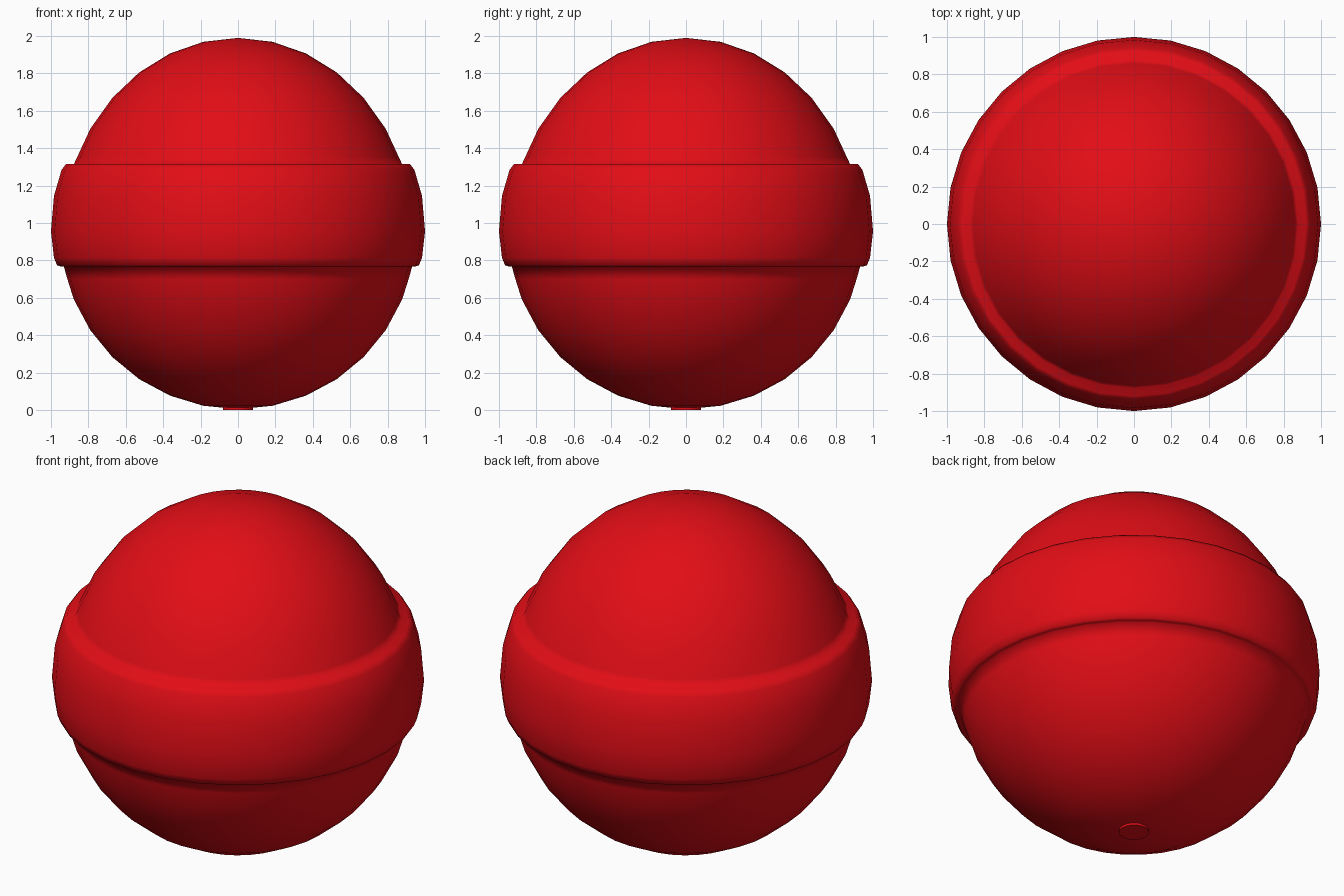
import bpy
import bmesh
from math import sin, cos, radians, tau
from mathutils import Vector

SEGMENTS = 32

cube = bpy.data.objects.get("Cube")
if cube:
    bpy.data.objects.remove(cube, do_unlink=True)

red = bpy.data.materials.new("candy_red")
red.use_nodes = True
colour = (0.76, 0.004, 0.008, 1)
red.diffuse_color = colour
red.node_tree.nodes["Principled BSDF"].inputs["Base Color"].default_value = colour


def arc(center, height, angles, radius=0.95):
    """Points of an elliptical meridian, angles measured from the top pole."""
    return [(radius * sin(radians(a)), center + height * cos(radians(a))) for a in angles]


def lathe(name, profile, smooth):
    """Spin a list of (radius, z) points about the z axis."""
    bm = bmesh.new()
    verts = [bm.verts.new((0, -r, z)) for r, z in profile]
    edges = [bm.edges.new(pair) for pair in zip(verts, verts[1:])]
    bmesh.ops.spin(bm, geom=verts + edges, cent=Vector(), axis=(0, 0, 1),
                   angle=tau, steps=SEGMENTS)
    bmesh.ops.remove_doubles(bm, verts=bm.verts, dist=0.0005)
    bmesh.ops.recalc_face_normals(bm, faces=bm.faces)
    for face in bm.faces:
        face.smooth = smooth
    mesh = bpy.data.meshes.new(name)
    bm.to_mesh(mesh)
    bm.free()
    mesh.materials.append(red)
    obj = bpy.data.objects.new(name, mesh)
    bpy.context.collection.objects.link(obj)
    return obj


# Candy ball: domed top, raised rounded band, round underside
step = 180 / 16
dome = arc(0.896, 1.094, [i * step for i in range(7)])
underside = arc(0.955, 0.95, [i * step for i in range(9, 17)])
band = [(0.92, 1.315), (0.943, 1.285), (0.984, 1.145), (1.0, 0.955),
        (0.984, 0.815), (0.968, 0.775), (0.95, 0.768)]
dome_foot = [(0.861, 1.35)]      # tightens the shading above the band
band_foot = [(0.912, 0.70)]      # tightens the shading below the band
profile = (dome[:-1] + dome_foot + dome[-1:] + band
           + underside[:1] + band_foot + underside[1:])
lathe("candy_ball", profile, True)

# Short flat stub at the bottom where the stick goes in
lathe("stick_stub", [(0, 0.1), (0.08, 0.1), (0.08, 0), (0, 0)], False)
